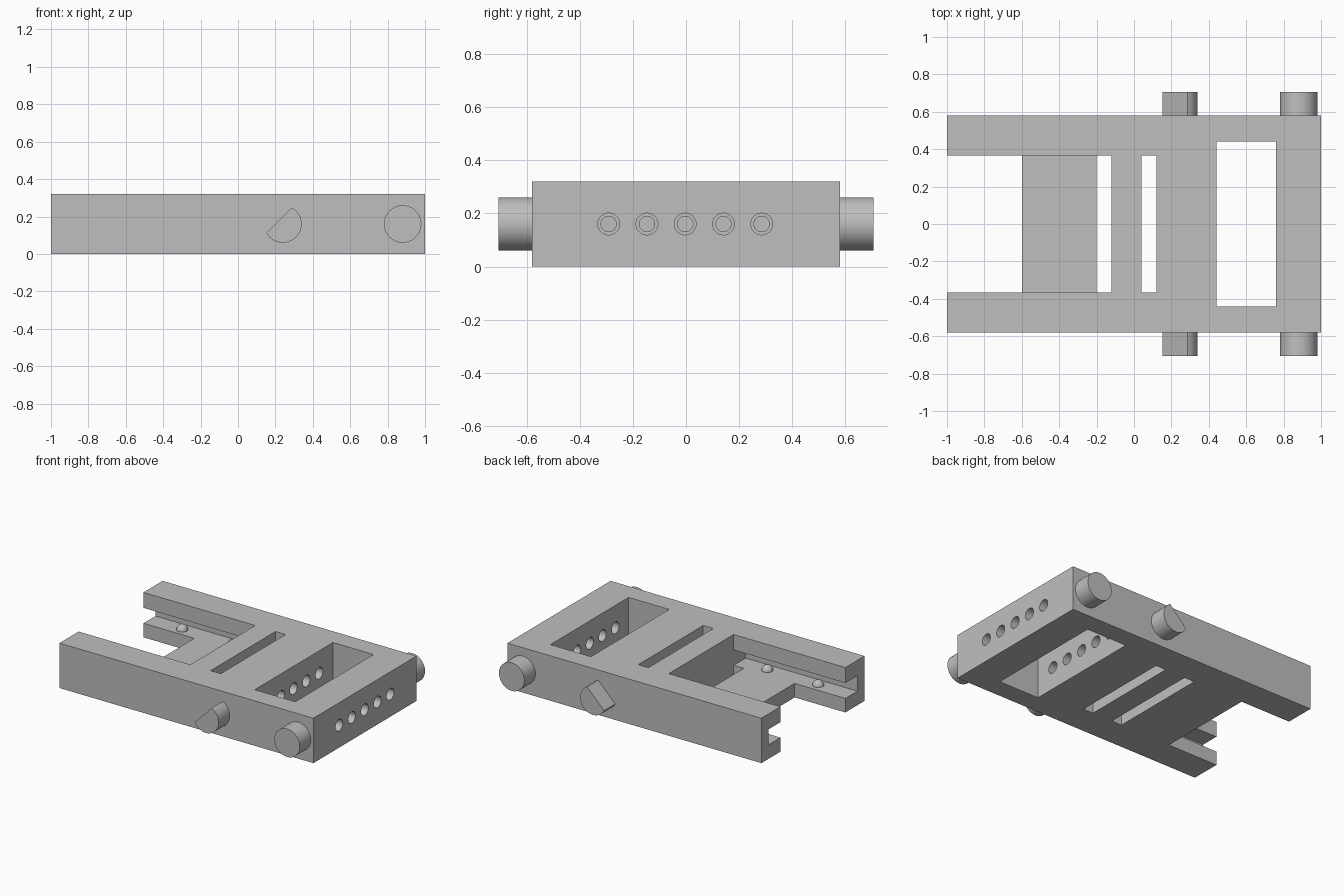
import bpy, bmesh, math
from mathutils import Matrix

old = bpy.data.objects.get("Cube")
if old:
    bpy.data.objects.remove(old)

GREY = (0.52, 0.52, 0.52, 1)
mat = bpy.data.materials.new("plain_grey")
mat.use_nodes = True
mat.diffuse_color = GREY
mat.node_tree.nodes["Principled BSDF"].inputs["Base Color"].default_value = GREY


def finish(name, bm):
    mesh = bpy.data.meshes.new(name)
    bmesh.ops.recalc_face_normals(bm, faces=bm.faces[:])
    bm.to_mesh(mesh)
    bm.free()
    mesh.materials.append(mat)
    obj = bpy.data.objects.new(name, mesh)
    bpy.context.collection.objects.link(obj)
    return obj


def activate(obj):
    bpy.ops.object.select_all(action='DESELECT')
    obj.select_set(True)
    bpy.context.view_layer.objects.active = obj


def smooth(obj):
    activate(obj)
    bpy.ops.object.shade_smooth_by_angle(angle=math.radians(30))


def box(name, x, y, z):
    bm = bmesh.new()
    size = [b - a for a, b in (x, y, z)]
    mid = [(a + b) / 2 for a, b in (x, y, z)]
    bmesh.ops.create_cube(bm, size=1, matrix=Matrix.Translation(mid) @ Matrix.Diagonal((*size, 1)))
    return finish(name, bm)


def rod(name, axis, centre, radius, length, sides):
    bm = bmesh.new()
    turn = Matrix.Rotation(math.pi / 2, 4, 'Y' if axis == 'X' else 'X')
    bmesh.ops.create_cone(bm, cap_ends=True, segments=sides, radius1=radius, radius2=radius,
                          depth=length, matrix=Matrix.Translation(centre) @ turn)
    return finish(name, bm)


def cut(target, cutter):
    cutter.hide_render = True
    activate(target)
    mod = target.modifiers.new("cut", 'BOOLEAN')
    mod.operation = 'DIFFERENCE'
    mod.solver = 'EXACT'
    mod.object = cutter
    bpy.ops.object.modifier_apply(modifier=mod.name)
    bpy.data.objects.remove(cutter)


# Frame block with its openings
H, W, GAP, FLOOR = 0.32, 0.58, 0.365, 0.10
THROUGH = (-0.1, H + 0.1)
frame = box("frame", (-1, 1), (-W, W), (0, H))
cut(frame, box("tray_cutter", (-1.1, -0.12), (-GAP, GAP), (FLOOR, H + 0.1)))
cut(frame, box("groove_cutter", (-1.1, -0.12), (-0.5, 0.5), (FLOOR, 0.21)))
for x, half in (((-1.1, -0.6), GAP), ((-0.2, -0.12), GAP), ((0.04, 0.12), GAP), ((0.44, 0.76), 0.44)):
    cut(frame, box("opening_cutter", x, (-half, half), THROUGH))

# Row of stepped holes through the end bar and into the middle block
for i in range(5):
    y = (i - 2) * 0.144 - 0.003
    cut(frame, rod("hole_cutter", 'X', (0.7, y, 0.16), 0.041, 0.8, 32))
    cut(frame, rod("step_cutter", 'X', (0.3, y, 0.16), 0.029, 0.2, 32))
smooth(frame)

for side, label in ((1, "back"), (-1, "front")):
    # Round peg
    y = side * (W + 0.125 / 2 - 0.01)
    smooth(rod(label + "_round_peg", 'Y', (0.88, y, 0.16), 0.1, 0.145, 64))

    # Peg with a slanted flat
    peg = rod(label + "_flatted_peg", 'Y', (0.24, y, 0.16), 0.1, 0.145, 64)
    bm = bmesh.new()
    bm.from_mesh(peg.data)
    res = bmesh.ops.bisect_plane(bm, geom=bm.verts[:] + bm.edges[:] + bm.faces[:],
                                 plane_co=(0.219, y, 0.181), plane_no=(-1, 0, 1), clear_outer=True)
    bmesh.ops.holes_fill(bm, edges=[e for e in bm.edges if e.is_boundary])
    bmesh.ops.recalc_face_normals(bm, faces=bm.faces[:])
    bm.to_mesh(peg.data)
    bm.free()
    smooth(peg)

    # Small domes on the groove ledge
    for n, x in enumerate((-0.34, -0.74)):
        bm = bmesh.new()
        bmesh.ops.create_uvsphere(bm, u_segments=24, v_segments=12, radius=0.038,
                                  matrix=Matrix.Translation((x, side * 0.43, FLOOR)))
        smooth(finish(f"{label}_dome_{n + 1}", bm))
